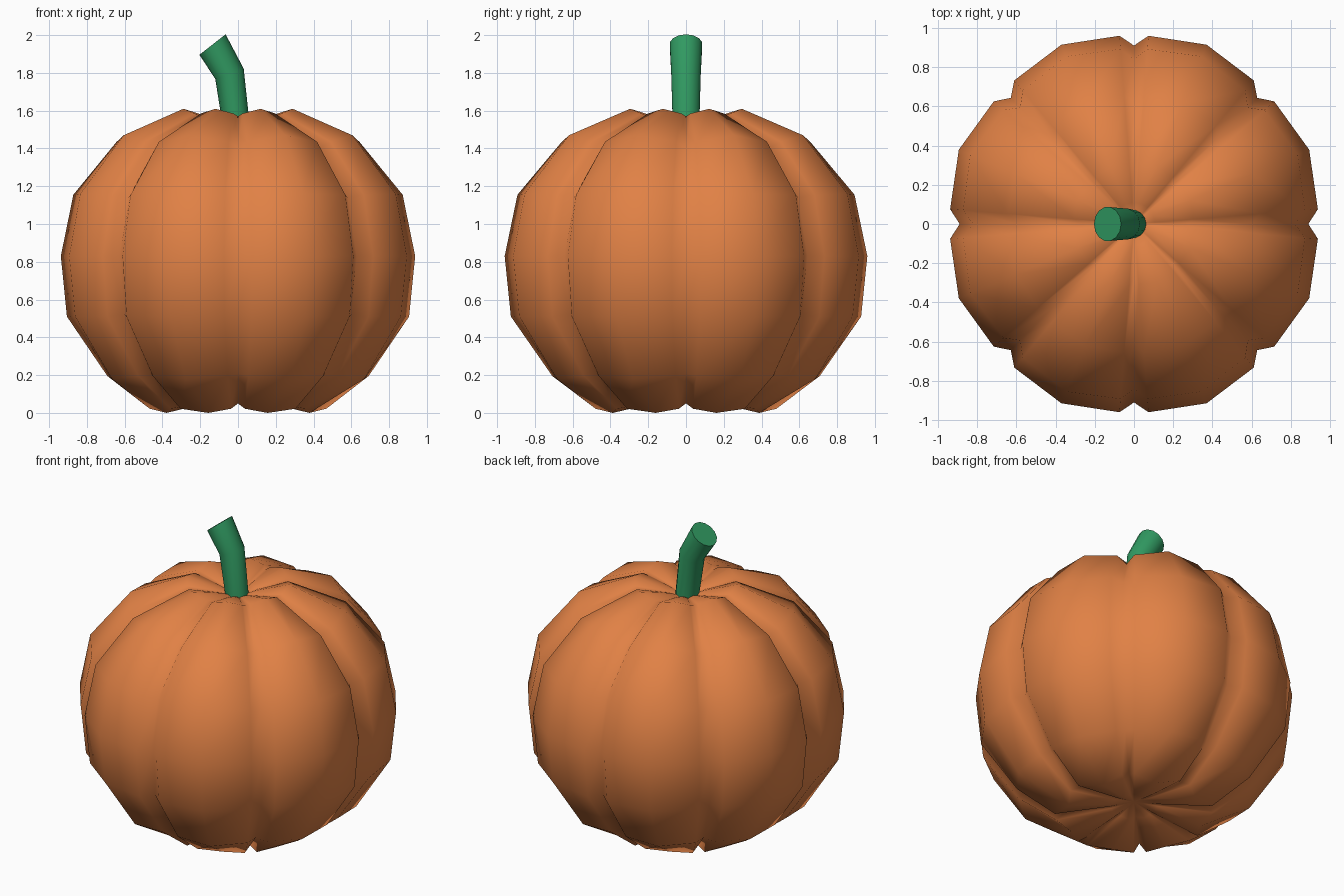
import bpy, bmesh
from math import sin, cos, pi, radians
from mathutils import Vector

if "Cube" in bpy.data.objects:
    bpy.data.objects.remove(bpy.data.objects["Cube"])


def skin(name, rings, color, start=None, end=None):
    """Bridge equal-length rings; close with a pole point, or an n-gon if none."""
    bm = bmesh.new()
    loops = [[bm.verts.new(p) for p in ring] for ring in rings]
    n = len(loops[0])
    for a, b in zip(loops, loops[1:]):
        for i in range(n):
            j = (i + 1) % n
            bm.faces.new((a[i], a[j], b[j], b[i]))
    for loop, pole in ((loops[0], start), (loops[-1], end)):
        if pole is None:
            bm.faces.new(loop)
        else:
            c = bm.verts.new(pole)
            for i in range(n):
                bm.faces.new((loop[i], loop[(i + 1) % n], c))
    bmesh.ops.recalc_face_normals(bm, faces=bm.faces[:])
    me = bpy.data.meshes.new(name)
    bm.to_mesh(me)
    bm.free()
    ob = bpy.data.objects.new(name, me)
    bpy.context.collection.objects.link(ob)
    mat = bpy.data.materials.new(name + "_color")
    mat.diffuse_color = color
    mat.use_nodes = True
    mat.node_tree.nodes["Principled BSDF"].inputs["Base Color"].default_value = mat.diffuse_color
    me.materials.append(mat)
    for p in me.polygons:
        p.use_smooth = True
    return ob


# Pumpkin body: each level gives (radius, z) at groove, lobe shoulder, lobe middle
LEVELS = [
    ((0.13, 0.08), (0.14, 0.07), (0.14, 0.06)),
    ((0.42, 0.05), (0.48, 0.022), (0.42, 0.0)),
    ((0.67, 0.21), (0.71, 0.195), (0.74, 0.18)),
    ((0.87, 0.52), (0.93, 0.51), (0.955, 0.51)),
    ((0.91, 0.83), (0.963, 0.83), (0.99, 0.83)),
    ((0.84, 1.14), (0.895, 1.155), (0.925, 1.16)),
    ((0.61, 1.40), (0.66, 1.435), (0.67, 1.47)),
    ((0.28, 1.57), (0.31, 1.585), (0.32, 1.61)),
    ((0.10, 1.53), (0.11, 1.54), (0.11, 1.55)),
]
LOBES = 8
STEPS = ((0, 0), (4.5, 1), (22.5, 2), (40.5, 1))   # angle inside a lobe, profile
rings = []
for level in LEVELS:
    ring = []
    for k in range(LOBES):
        for deg, which in STEPS:
            r, z = level[which]
            a = radians(45 * k + deg)
            ring.append((0.977 * r * cos(a), r * sin(a), z))
    rings.append(ring)
skin("pumpkin_body", rings, (0.75, 0.22, 0.06, 1), (0, 0, 0.10), (0, 0, 1.50))

# Bent stem: centre x, centre z, radius, tilt of the ring
STEM = [(0.0, 1.45, 0.07, 0), (-0.045, 1.795, 0.08, 20), (-0.135, 1.95, 0.088, 38)]
SIDES = 14
rings = []
for x, z, r, tilt in STEM:
    t = radians(tilt)
    u = Vector((cos(t), 0, sin(t)))
    v = Vector((0, 1, 0))
    rings.append([Vector((x, 0, z)) + r * (u * cos(2 * pi * i / SIDES) + v * sin(2 * pi * i / SIDES))
                  for i in range(SIDES)])
stem = skin("stem", rings, (0.03, 0.32, 0.12, 1))
bpy.context.view_layer.objects.active = stem
stem.select_set(True)
bpy.ops.object.shade_smooth_by_angle(angle=radians(50))
